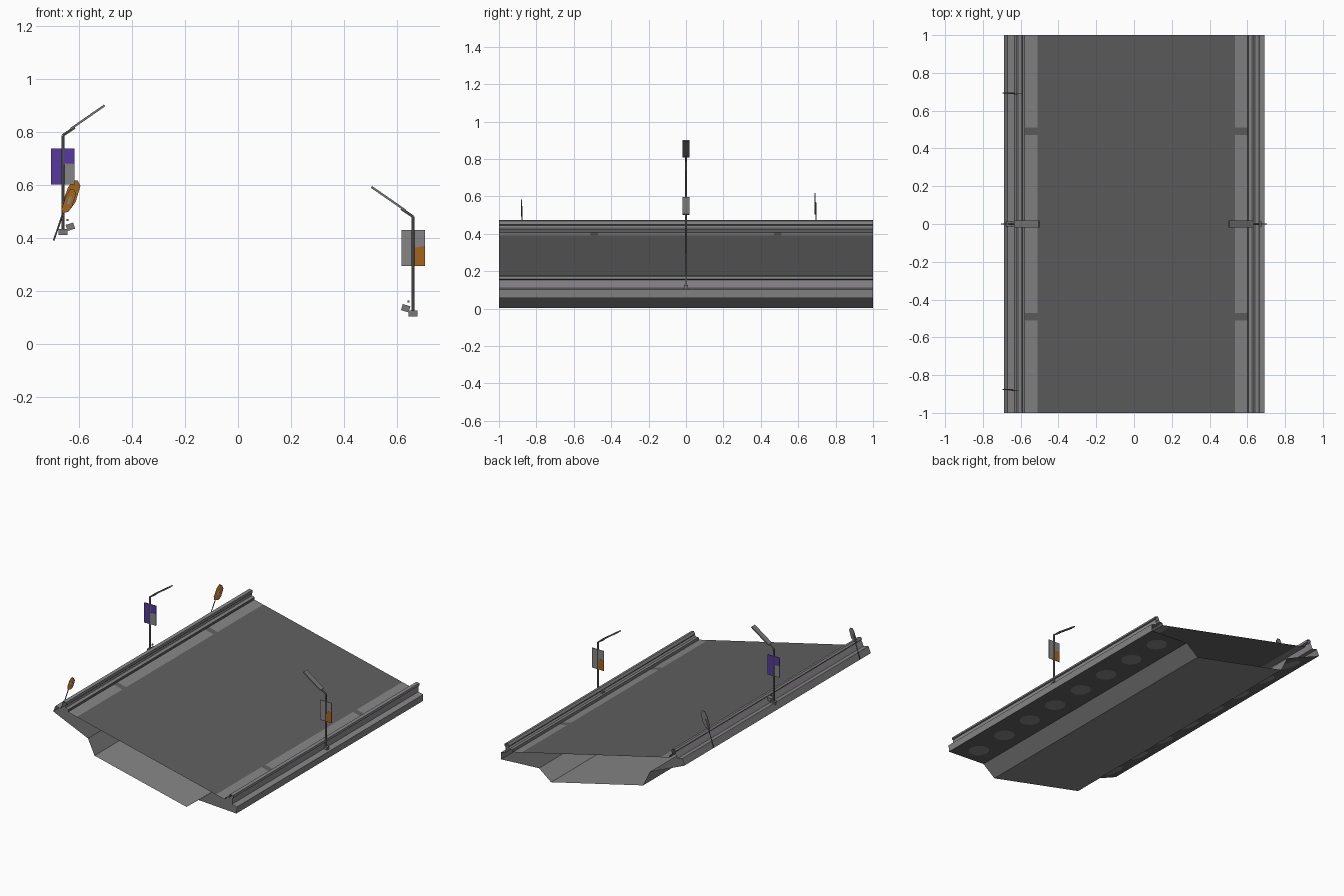
import bpy, bmesh, math
from mathutils import Matrix, Vector

if "Cube" in bpy.data.objects:
    bpy.data.objects.remove(bpy.data.objects["Cube"])

TILT = math.radians(13.3)
C, S = math.cos(TILT), math.sin(TILT)


def mat(name, rgb):
    m = bpy.data.materials.new(name)
    m.diffuse_color = (*rgb, 1)
    m.use_nodes = True
    m.node_tree.nodes["Principled BSDF"].inputs["Base Color"].default_value = m.diffuse_color
    return m


ASPHALT = mat("dark asphalt", (0.115, 0.115, 0.115))
GREY = mat("light grey", (0.235, 0.235, 0.235))
PALE = mat("pale lilac grey", (0.28, 0.265, 0.29))
METAL = mat("lamp metal", (0.19, 0.19, 0.19))
PURPLE = mat("banner purple", (0.095, 0.04, 0.34))
ORANGE = mat("sign orange", (0.37, 0.125, 0.012))


def bank(x, z):
    """Cross-section point in road coordinates -> banked world x, z."""
    return x * C + z * S, 0.22 - x * S + z * C


def obj(name, bm, mats):
    me = bpy.data.meshes.new(name)
    bm.to_mesh(me)
    bm.free()
    for m in mats:
        me.materials.append(m)
    o = bpy.data.objects.new(name, me)
    bpy.context.collection.objects.link(o)
    return o


def sweep(name, pts, mats, side=1, ys=(-1, 1), rule=None):
    """Run an open cross-section along y; side -1 mirrors it."""
    if side < 0:
        pts = [(-x, z) for x, z in reversed(pts)]
    bm = bmesh.new()
    rows = [[bm.verts.new((bank(*p)[0], y, bank(*p)[1])) for p in pts] for y in ys]
    n = len(pts) - 1
    for j in range(len(ys) - 1):
        for i in range(n):
            f = bm.faces.new((rows[j][i], rows[j][i + 1], rows[j + 1][i + 1], rows[j + 1][i]))
            if rule:
                f.material_index = rule(i if side > 0 else n - 1 - i, j)
    return obj(name, bm, mats)


def plate(name, pts, y, t, m, front=None):
    """Thin prism from an x, z outline; optional own colour for the -y face."""
    bm = bmesh.new()
    f = bm.faces.new([bm.verts.new((x, y - t / 2, z)) for x, z in pts])
    r = bmesh.ops.extrude_face_region(bm, geom=[f])
    bmesh.ops.translate(bm, verts=[v for v in r["geom"] if isinstance(v, bmesh.types.BMVert)], vec=(0, t, 0))
    bmesh.ops.recalc_face_normals(bm, faces=bm.faces)
    if front:
        for f in bm.faces:
            f.material_index = int(f.normal.y < -0.9)
    return obj(name, bm, [m] + ([front] if front else []))


def rod(name, a, b, r, m, sides=8):
    a, b = Vector(a), Vector(b)
    d = b - a
    bm = bmesh.new()
    bmesh.ops.create_cone(bm, cap_ends=True, segments=sides, radius1=r, radius2=r, depth=d.length,
                          matrix=Matrix.Translation((a + b) / 2) @ d.to_track_quat('Z', 'Y').to_matrix().to_4x4())
    return obj(name, bm, [m])


def box(name, loc, size, m, ang=0):
    bm = bmesh.new()
    bmesh.ops.create_cube(bm, size=1, matrix=Matrix.Translation(loc) @ Matrix.Rotation(ang, 4, 'Y')
                          @ Matrix.Diagonal((*size, 1)))
    return obj(name, bm, [m])


# road deck and the hollow box girder under it, both open at the ends
sweep("road_deck", [(-0.537, 0.05), (0.537, 0.05)], [ASPHALT])
sweep("girder", [(0.427, -0.05), (0.355, -0.14), (-0.355, -0.14), (-0.427, -0.05)], [GREY])

RAIL = [(0.605, 0.05), (0.608, 0.066), (0.626, 0.070), (0.632, 0.082), (0.628, 0.088), (0.634, 0.105),
        (0.655, 0.105), (0.661, 0.092), (0.655, 0.086), (0.662, 0.045), (0.70, 0.045), (0.707, 0.0)]
RAIL_COLOURS = [1, 0, 0, 1, 0, 0, 0, 1, 2, 0, 0]

for side, tag in ((1, "right"), (-1, "left")):
    # kerb strip with two dark joints
    sweep("kerb_strip_" + tag, [(0.537, 0.05), (0.605, 0.05)], [GREY, ASPHALT], side,
          (-1, -0.51, -0.47, 0.47, 0.51, 1), lambda i, j: j % 2)
    sweep("guard_rail_" + tag, RAIL, [GREY, ASPHALT, PALE], side, (-1, 1), lambda i, j: RAIL_COLOURS[i])
    sweep("wing_underside_" + tag, [(0.707, 0.0), (0.427, -0.05)], [ASPHALT], side)

    # round panels set along the wing underside
    bm = bmesh.new()
    slope = math.atan2(0.05, 0.28)
    for k in range(8):
        x, z = bank(side * 0.567, -0.027)
        bmesh.ops.create_circle(bm, cap_ends=True, segments=16, radius=0.065,
                                matrix=Matrix.Translation((x, -0.875 + 0.25 * k, z))
                                @ Matrix.Rotation(TILT - side * slope, 4, 'Y') @ Matrix.Rotation(math.pi, 4, 'X'))
    obj("underside_discs_" + tag, bm, [GREY])

    # street lamp standing upright on the outer ledge
    x, zb = side * 0.66, (0.105 if side > 0 else 0.412)
    zt = zb + 0.375
    rod("lamp_post_" + tag, (x, 0, zb), (x, 0, zt), 0.006, METAL)
    rod("lamp_arm_" + tag, (x, 0, zt), (x - side * 0.045, 0, zt + 0.03), 0.005, METAL)
    ang = math.atan2(0.09, 0.13)
    box("lamp_head_" + tag, (x - side * 0.093, 0, zt + 0.068), (0.156, 0.036, 0.008), METAL, side * ang)
    box("lamp_foot_" + tag, (x, 0, zb + 0.01), (0.034, 0.024, 0.022), METAL)
    box("floodlight_" + tag, (x - side * 0.028, 0, zb + 0.03), (0.03, 0.03, 0.024), METAL, side * 0.3)
    box("floodlight_tip_" + tag, (x - side * 0.018, 0, zb + 0.055), (0.008, 0.01, 0.008), METAL)

    # banner on the post, printed on both faces
    lo, hi = zt - 0.185, zt - 0.05
    plate("banner_" + tag, [(x - 0.044, lo), (x + 0.044, lo), (x + 0.044, hi), (x - 0.044, hi)], 0, 0.003, GREY)
    mid = lo + 0.075
    if side < 0:
        zig = [(0.044 - 0.0055 * k, mid + (0.006 if k % 2 == 0 else 0.0)) for k in range(9)]
        art = [(-0.044, hi), (-0.044, lo), (0, lo)] + zig[::-1] + [(0.044, hi)]
    else:
        zig = [(0.044 - 0.0055 * k, mid - 0.004 * (k / 4)) for k in range(8)]
        art = [(0.003, lo), (0.044, lo)] + zig
    for face in (1, -1):
        plate("banner_print_%s_%s" % (tag, "front" if face > 0 else "back"),
              [(x + face * px, pz) for px, pz in art], -face * 0.0022, 0.001, PURPLE if side < 0 else ORANGE)

# leaning marker signs on the high side
LEAF = [(-0.033, -0.056), (-0.004, -0.05), (0.016, -0.022), (0.034, 0.038),
        (0.024, 0.058), (0.006, 0.06), (-0.014, 0.03), (-0.036, -0.035)]
for y, cx, cz, k, tag in ((0.69, -0.628, 0.558, 1.0, "back"), (-0.88, -0.637, 0.537, 0.78, "front")):
    plate("marker_sign_" + tag, [(cx + k * a, cz + k * b) for a, b in LEAF], y, 0.004, METAL, ORANGE)
    plate("sign_emblem_" + tag, [(cx + k * (0.002 + a * 0.35), cz + k * (0.005 + b * 0.35)) for a, b in LEAF],
          y - 0.003, 0.001, GREY)
    rod("sign_pole_" + tag, (-0.695, y + 0.004, 0.39), (cx - 0.005, y + 0.004, cz + 0.01), 0.003, METAL, 6)
